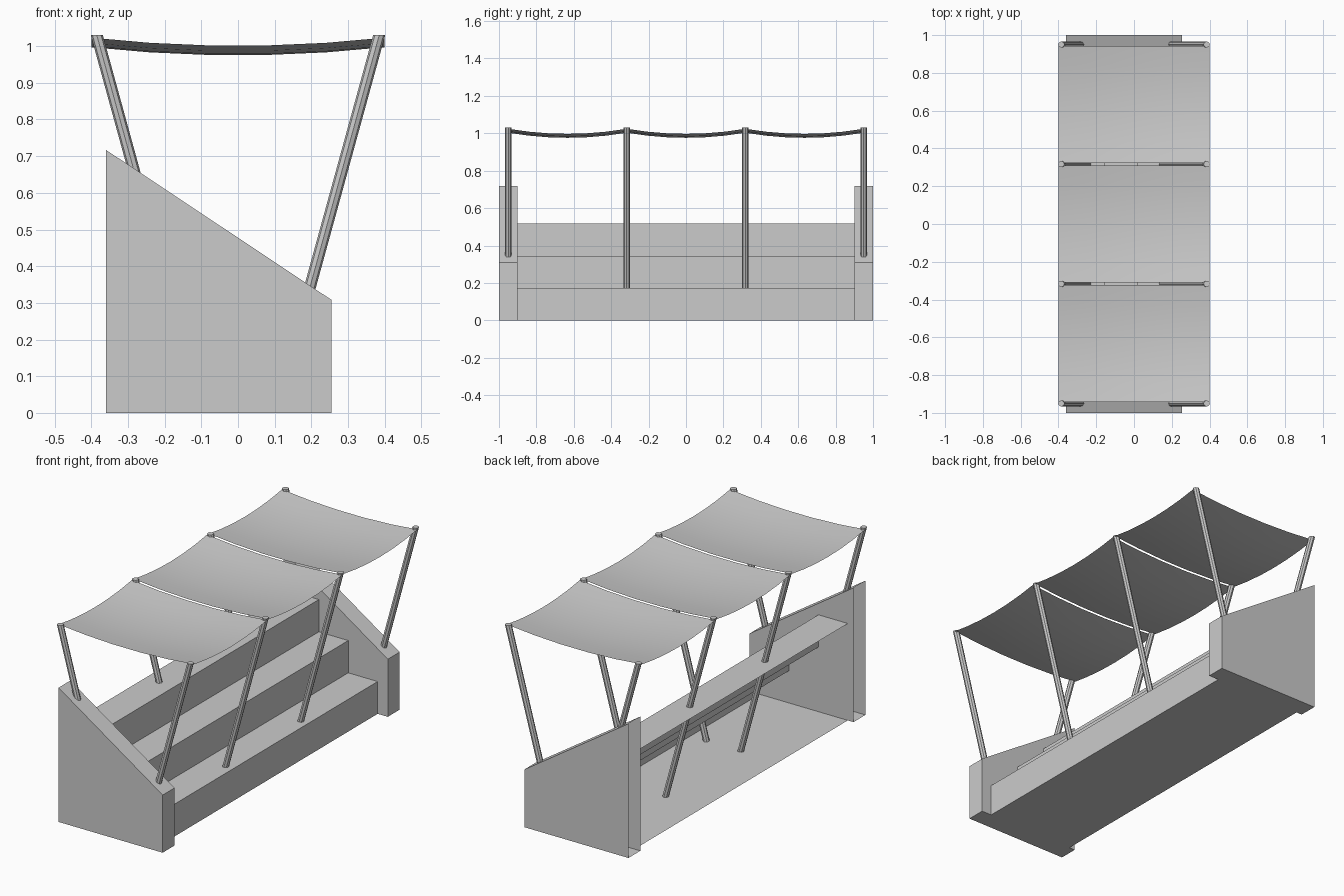
import bpy, bmesh

if "Cube" in bpy.data.objects:
    bpy.data.objects.remove(bpy.data.objects["Cube"])


def finish(bm, name, smooth=False):
    me = bpy.data.meshes.new(name)
    bm.to_mesh(me)
    bm.free()
    for p in me.polygons:
        p.use_smooth = smooth
    ob = bpy.data.objects.new(name, me)
    bpy.context.collection.objects.link(ob)
    return ob


def extrude_open(name, profile, y0, y1, caps):
    # sweep an open xz profile along y; the rear stays open
    bm = bmesh.new()
    a = [bm.verts.new((x, y0, z)) for x, z in profile]
    b = [bm.verts.new((x, y1, z)) for x, z in profile]
    for i in range(len(profile) - 1):
        bm.faces.new((a[i], a[i + 1], b[i + 1], b[i]))
    if caps:
        bm.faces.new(a[::-1])
        bm.faces.new(b)
    bmesh.ops.recalc_face_normals(bm, faces=bm.faces)
    bm.normal_update()
    # profiles start with the floor, which must face down
    bm.faces.ensure_lookup_table()
    if bm.faces[0].normal.z > 0:
        bmesh.ops.reverse_faces(bm, faces=bm.faces)
    return finish(bm, name)


# end walls: sloped top, open at the back
wall = [(-0.36, 0), (0.255, 0), (0.255, 0.308), (-0.36, 0.717)]
extrude_open("end_wall_front", wall, -1.0, -0.9, True)
extrude_open("end_wall_back", wall, 0.9, 1.0, True)

# seating steps with floor, open at the back
rise, tread = 0.1725, 0.1737
steps = [(-0.326, 0), (0.195, 0)]
for i in range(3):
    x = 0.195 - i * tread
    steps += [(x, rise * (i + 1)), (x - tread, rise * (i + 1))]
extrude_open("seating_steps", steps, -0.9, 0.9, False)

# slanted posts, cut level at top and bottom
TOP = 1.03
post_rows = [-0.95, -0.317, 0.317, 0.95]
for y in post_rows:
    for side, label in ((-1, "left"), (1, "right")):
        bm = bmesh.new()
        bmesh.ops.create_cone(bm, cap_ends=True, segments=8,
                              radius1=0.0165, radius2=0.0165, depth=TOP)
        for v in bm.verts:
            t = v.co.z / TOP + 0.5
            v.co.x += side * (0.102 + 0.283 * t)
            v.co.y += y
            v.co.z += TOP / 2
        finish(bm, f"post_{label}")

# sagging canopy sheets between the post rows
N = 6
for y0, y1 in zip(post_rows, post_rows[1:]):
    bm = bmesh.new()
    bmesh.ops.create_grid(bm, x_segments=5, y_segments=N, size=1)
    mid, half = (y0 + y1) / 2, (y1 - y0) / 2 - 0.007
    for v in bm.verts:
        u, w = v.co.x, v.co.y
        z = 1.023 - 0.022 * (1 - u * u) - 0.026 * (1 - w * w)
        v.co = (u * 0.4, mid + w * half, z)
    finish(bm, "canopy_sheet", True)
